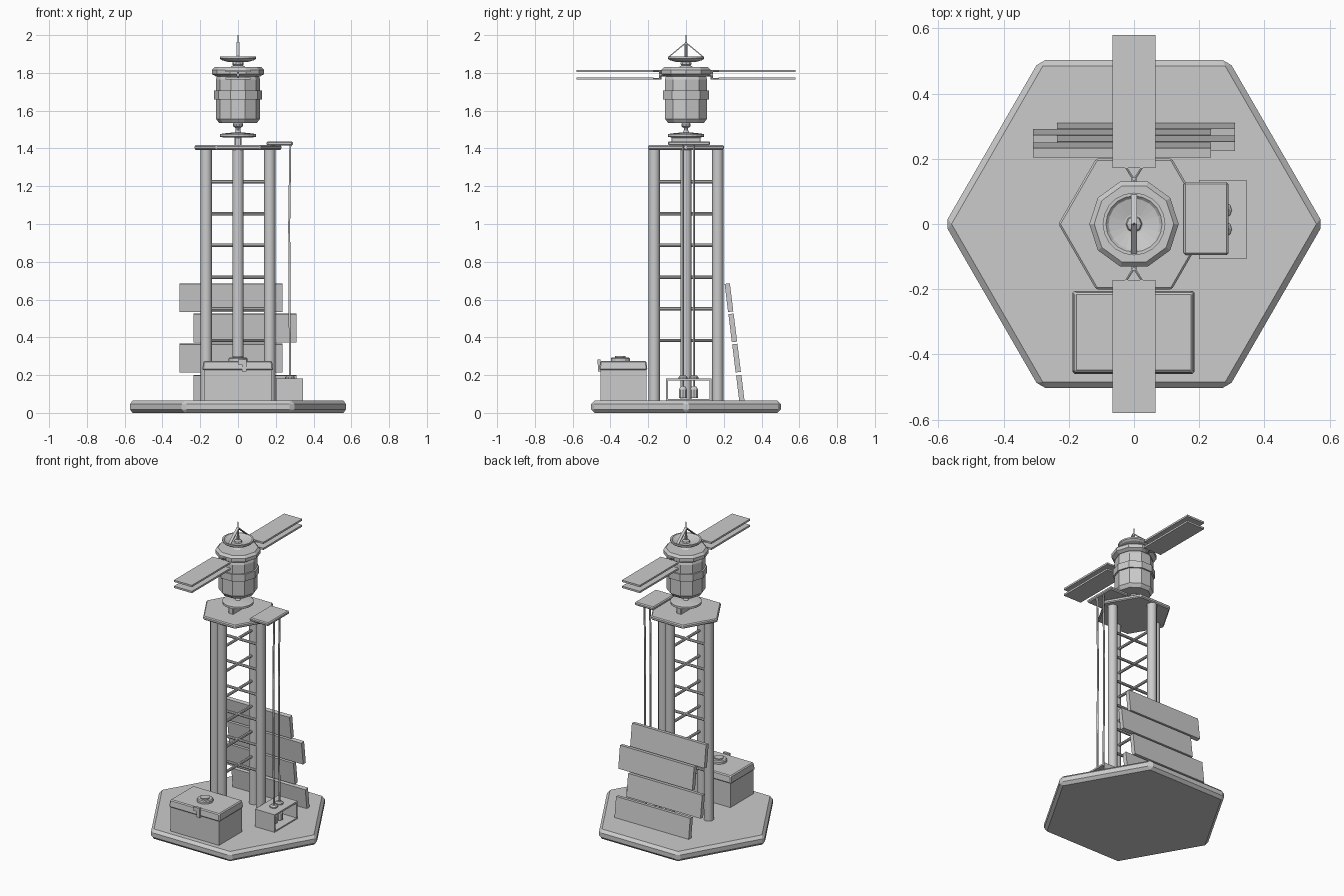
import bpy, bmesh, math
from mathutils import Vector, Matrix

if "Cube" in bpy.data.objects:
    bpy.data.objects.remove(bpy.data.objects["Cube"])


def finish(name, bm, bevel=0.0):
    bmesh.ops.recalc_face_normals(bm, faces=bm.faces)
    me = bpy.data.meshes.new(name)
    bm.to_mesh(me)
    bm.free()
    ob = bpy.data.objects.new(name, me)
    bpy.context.collection.objects.link(ob)
    if bevel:
        m = ob.modifiers.new("bevel", "BEVEL")
        m.width, m.segments, m.limit_method = bevel, 1, "ANGLE"
    return ob


def box(name, x, y, z, bevel=0.0):
    """Box from (min, max) ranges."""
    bm = bmesh.new()
    bmesh.ops.create_cube(bm, size=1)
    for v in bm.verts:
        v.co = [r[0] + (c + 0.5) * (r[1] - r[0]) for c, r in zip(v.co, (x, y, z))]
    return finish(name, bm, bevel)


def lathe(name, profile, n, at=(0, 0), bevel=0.0, smooth=False):
    """Stack of n-sided rings from (radius, z) points, capped at both ends."""
    bm = bmesh.new()
    rings = [[bm.verts.new((at[0] + r * math.cos(2 * math.pi * i / n),
                            at[1] + r * math.sin(2 * math.pi * i / n), z))
              for i in range(n)] for r, z in profile]
    for a, b in zip(rings, rings[1:]):
        for i in range(n):
            j = (i + 1) % n
            bm.faces.new((a[i], a[j], b[j], b[i]))
    bm.faces.new(rings[0])
    bm.faces.new(rings[-1])
    ob = finish(name, bm, bevel)
    if smooth:
        bpy.context.view_layer.objects.active = ob
        ob.select_set(True)
        bpy.ops.object.shade_smooth_by_angle(angle=math.radians(40))
        ob.select_set(False)
    return ob


def rod(name, p, q, r, n=6):
    p, q = Vector(p), Vector(q)
    d = q - p
    bm = bmesh.new()
    mat = Matrix.Translation((p + q) / 2) @ d.to_track_quat("Z", "Y").to_matrix().to_4x4()
    bmesh.ops.create_cone(bm, cap_ends=True, segments=n, radius1=r, radius2=r,
                          depth=d.length, matrix=mat)
    return finish(name, bm)


# Hexagonal base and top platform
lathe("base", [(0.58, 0), (0.58, 0.065)], 6, bevel=0.018)
lathe("platform", [(0.232, 1.393), (0.232, 1.417)], 6, bevel=0.006)

# Four posts with crossed rungs
for i, (x, y) in enumerate([(1, 0), (0, 1), (-1, 0), (0, -1)]):
    lathe(f"post_{i}", [(0.03, 0.06), (0.03, 1.4)], 12, at=(0.168 * x, 0.168 * y), smooth=True)
for i in range(6):
    z = 0.383 + 0.168 * i
    rod(f"rung_x_{i}", (-0.16, 0, z), (0.16, 0, z), 0.009, 8)
    rod(f"rung_y_{i}", (0, -0.16, z), (0, 0.16, z), 0.009, 8)

# Leaning boards, alternately shifted
tilt = math.radians(7)
for i in range(4):
    s = -1 if i % 2 else 1
    zc = 0.135 + 0.16 * i - (0 if i else -0.002)
    h = 0.15 if i else 0.135
    ob = box(f"board_{i}", (-0.273, 0.273), (-0.014, 0.014), (-h / 2, h / 2))
    ob.location = (0.037 * s, 0.2875 - 0.02 * i, zc - 0.005)
    ob.rotation_euler.x = tilt

# Front crate with lid, knob and latch
box("crate_body", (-0.18, 0.177), (-0.452, -0.21), (0.06, 0.23))
bm = bmesh.new()
bmesh.ops.create_cube(bm, size=1)
for v in bm.verts:
    k = 0.012 if v.co.z > 0 else 0
    sx, sy = math.copysign(1, v.co.x), math.copysign(1, v.co.y)
    v.co = (sx * (0.1875 - k / 2) - 0.0015, sy * (0.128 - k / 2) - 0.332,
            0.275 if v.co.z > 0 else 0.226)
finish("crate_lid", bm, 0.006)
lathe("crate_knob", [(0.05, 0.27), (0.05, 0.288), (0.044, 0.294), (0.028, 0.294),
                     (0.028, 0.302)], 12, at=(0, -0.347))
box("crate_latch", (0, 0.044), (-0.468, -0.452), (0.255, 0.282))
box("crate_latch_tab", (0.02, 0.044), (-0.466, -0.45), (0.218, 0.256))

# Open side housing (tube along x)
X, Y, Z, t = (0.2, 0.345), (-0.107, 0.135), (0.062, 0.182), 0.011
box("housing_floor", X, Y, (Z[0], Z[0] + t))
box("housing_roof", X, Y, (Z[1] - t, Z[1]))
box("housing_side_front", X, (Y[0], Y[0] + t), (Z[0] + t, Z[1] - t))
box("housing_side_back", X, (Y[1] - t, Y[1]), (Z[0] + t, Z[1] - t))

# Side plate and the two cables running down to the housing
box("cable_plate", (0.152, 0.29), (-0.095, 0.128), (1.416, 1.438), 0.006)
for i, y in enumerate((-0.016, 0.042)):
    cu = bpy.data.curves.new(f"cable_{i}", "CURVE")
    cu.dimensions = "3D"
    cu.bevel_depth, cu.bevel_resolution = 0.006, 1
    sp = cu.splines.new("POLY")
    pts = [(0.277, 1.43), (0.271, 1.0), (0.273, 0.55), (0.277, 0.1)]
    sp.points.add(len(pts) - 1)
    for p, (x, z) in zip(sp.points, pts):
        p.co = (x, y, z, 1)
    bpy.context.collection.objects.link(bpy.data.objects.new(f"cable_{i}", cu))
    lathe(f"grommet_{i}", [(0.025, 0.18), (0.025, 0.19), (0.016, 0.198)], 10, at=(0.275, y))
    lathe(f"plug_{i}", [(0.022, 0.08), (0.022, 0.125), (0.013, 0.14)], 10, at=(0.277, y))

# Satellite mount: beam, lower dish and stem
box("mount_beam", (-0.018, 0.018), (-0.077, 0.077), (1.412, 1.46), 0.004)
lathe("lower_dish", [(0.07, 1.457), (0.095, 1.462), (0.095, 1.476), (0.08, 1.479),
                     (0.03, 1.484)], 20)
lathe("stem", [(0.02, 1.48), (0.012, 1.495), (0.012, 1.507), (0.026, 1.518),
               (0.026, 1.53), (0.018, 1.54)], 10)

# Ten-sided satellite body, band and collar
lathe("body", [(0.1, 1.535), (0.117, 1.557), (0.117, 1.765), (0.11, 1.785)], 10)
lathe("body_band", [(0.127, 1.66), (0.127, 1.706)], 10)
lathe("collar", [(0.118, 1.782), (0.137, 1.793), (0.137, 1.816), (0.122, 1.831)], 10)

# Upper dish with hollow bowl
lathe("dish_neck", [(0.045, 1.828), (0.025, 1.84), (0.03, 1.845), (0.03, 1.854),
                    (0.022, 1.865)], 10)
lathe("dish", [(0.05, 1.857), (0.085, 1.867), (0.096, 1.876), (0.096, 1.886), (0.086, 1.886),
               (0.078, 1.878), (0.03, 1.866)], 20)
lathe("dish_feed", [(0.027, 1.862), (0.022, 1.876), (0.008, 1.882), (0.007, 1.955),
                    (0.003, 1.965), (0.002, 2.0)], 8)

# Mirrored dish struts, paired solar panels and their brackets
for side, s in (("front", -1), ("back", 1)):
    bm = bmesh.new()
    ends = [(s * 0.09, 1.882), (s * 0.09, 1.889), (0, 1.964), (0, 1.956)]
    a = [bm.verts.new((-0.009, y, z)) for y, z in ends]
    b = [bm.verts.new((0.009, y, z)) for y, z in ends]
    bm.faces.new(a)
    bm.faces.new(b)
    for i in range(4):
        j = (i + 1) % 4
        bm.faces.new((a[i], a[j], b[j], b[i]))
    finish(f"dish_strut_{side}", bm)
    rod(f"panel_arm_{side}", (0, s * 0.11, 1.79), (0, s * 0.143, 1.79), 0.008)
    for level, z in (("upper", 1.81), ("lower", 1.77)):
        box(f"panel_{level}_{side}", (-0.066, 0.066), sorted((s * 0.172, s * 0.58)),
            (z - 0.006, z + 0.006))
        for k in (-1, 1):
            rod(f"panel_brace_{level}_{side}_{k}", (0, s * 0.135, z),
                (k * 0.026, s * 0.176, z), 0.004)
    rod(f"panel_post_{side}", (0, s * 0.137, 1.766), (0, s * 0.137, 1.814), 0.006)
